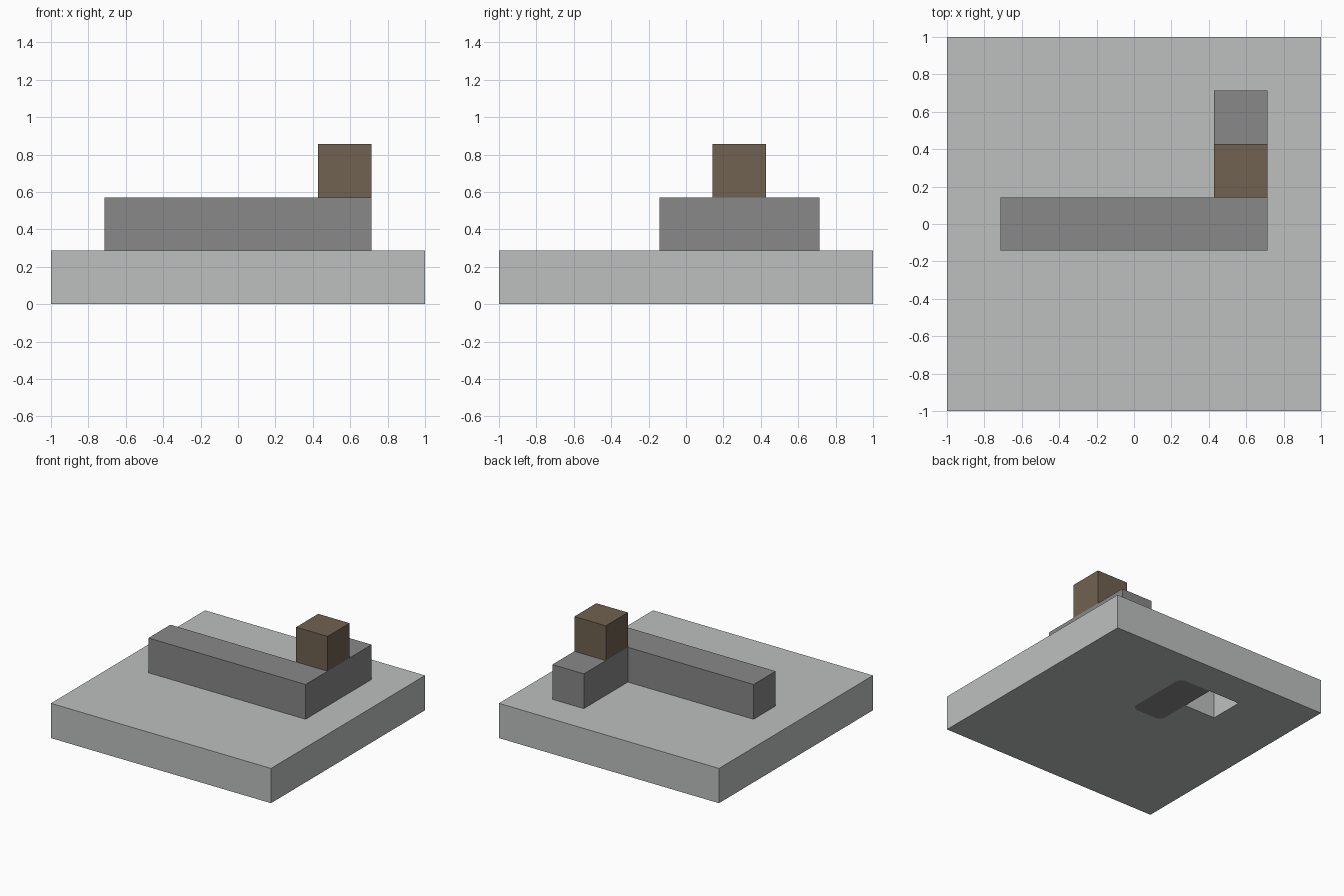
import bpy
import bmesh

if "Cube" in bpy.data.objects:
    bpy.data.objects.remove(bpy.data.objects["Cube"])

U = 2 / 7  # one block


def make_material(name, rgb):
    mat = bpy.data.materials.new(name)
    mat.use_nodes = True
    mat.diffuse_color = (*rgb, 1)
    mat.node_tree.nodes["Principled BSDF"].inputs["Base Color"].default_value = (*rgb, 1)
    return mat


def prism(name, outline, bottom, top, mat):
    """Extrude an outline, given in blocks from the back right corner."""
    bm = bmesh.new()
    face = bm.faces.new([bm.verts.new((a * U - 1, 1 - b * U, bottom * U)) for a, b in outline])
    side = bmesh.ops.extrude_face_region(bm, geom=[face])["geom"]
    verts = [v for v in side if isinstance(v, bmesh.types.BMVert)]
    bmesh.ops.translate(bm, verts=verts, vec=(0, 0, (top - bottom) * U))
    bmesh.ops.recalc_face_normals(bm, faces=bm.faces)
    mesh = bpy.data.meshes.new(name)
    bm.to_mesh(mesh)
    bm.free()
    mesh.materials.append(mat)
    obj = bpy.data.objects.new(name, mesh)
    bpy.context.collection.objects.link(obj)
    return obj


def rect(a0, b0, a1, b1):
    return [(a0, b0), (a1, b0), (a1, b1), (a0, b1)]


pale = make_material("pale stone", (0.503, 0.527, 0.521))
grey = make_material("grey stone", (0.246, 0.246, 0.246))
brown = make_material("brown earth", (0.162, 0.122, 0.080))

# Base slab
base = prism("base_slab", rect(0, 0, 7, 7), 0, 1, pale)

# Underside inlay with clipped corners, beside an open square pocket
C = 0.13
DEPTH = 0.98
clipped = [(4 - C, 1), (4, 1 + C), (4, 3 - C), (4 - C, 3), (3 + C, 3), (3, 3 - C)]
prism("underside_inlay", [(3, 1)] + clipped, 0, DEPTH, grey)

# Cut the pocket and the seat of the inlay out of the slab
cutter = prism("pocket_cutter", [(2, 1)] + clipped + [(3, 2), (2, 2)], -1, DEPTH, pale)
cutter.hide_render = True
cut = base.modifiers.new("pocket", "BOOLEAN")
cut.operation = "DIFFERENCE"
cut.solver = "EXACT"
cut.object = cutter
bpy.context.view_layer.objects.active = base
bpy.ops.object.modifier_apply(modifier=cut.name)
bpy.data.objects.remove(cutter)

# L-shaped wall
prism("corner_wall", [(1, 3), (5, 3), (5, 1), (6, 1), (6, 4), (1, 4)], 1, 2, grey)

# Block on top of the short arm
prism("top_block", rect(5, 2, 6, 3), 2, 3, brown)
